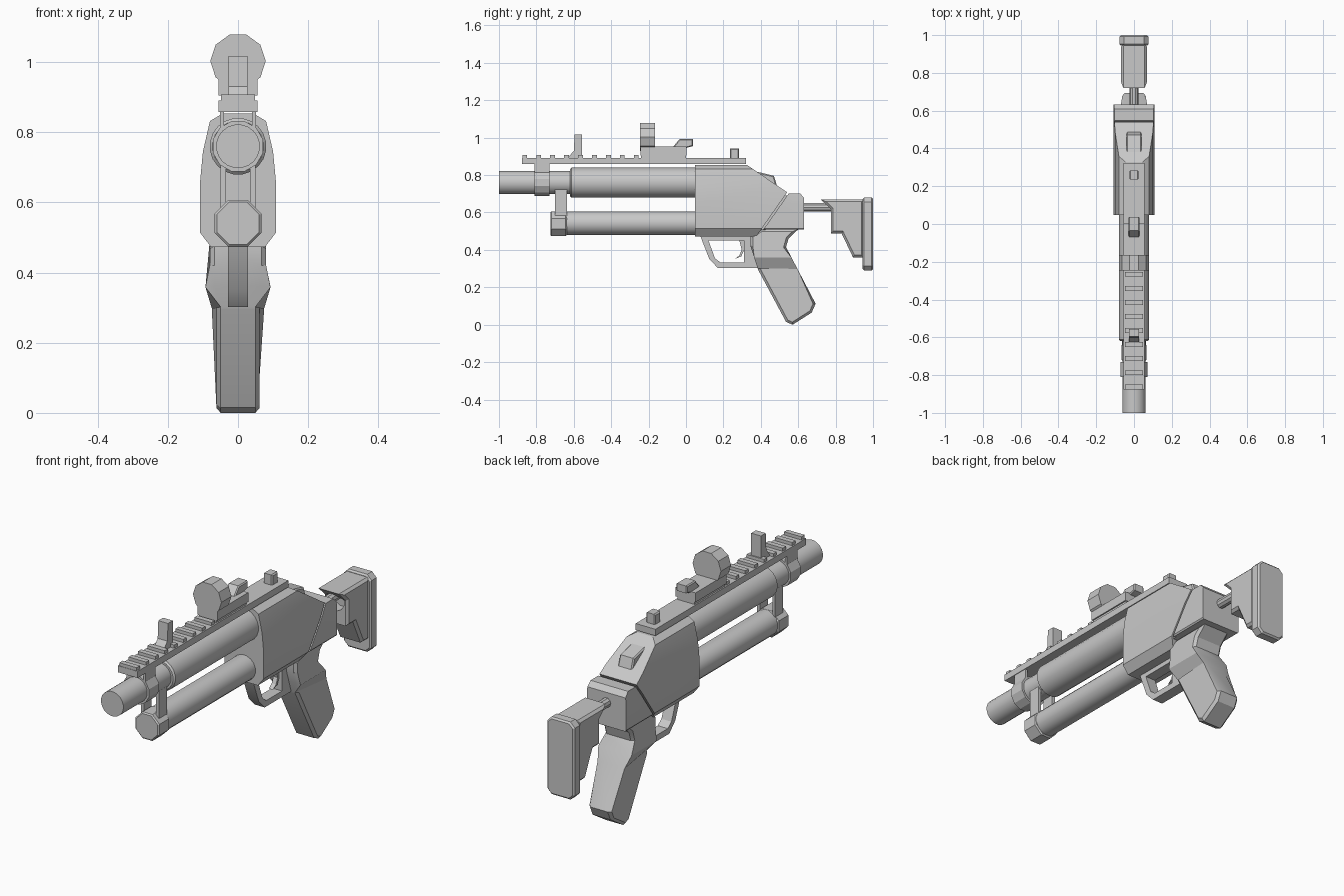
import bpy, bmesh, math
from mathutils import Vector, Matrix

if "Cube" in bpy.data.objects:
    bpy.data.objects.remove(bpy.data.objects["Cube"])

GREY = bpy.data.materials.new("plain_grey")
GREY.diffuse_color = (0.58, 0.58, 0.58, 1)
GREY.use_nodes = True
GREY.node_tree.nodes["Principled BSDF"].inputs["Base Color"].default_value = GREY.diffuse_color


def finish(bm, name):
    bmesh.ops.recalc_face_normals(bm, faces=bm.faces)
    me = bpy.data.meshes.new(name)
    bm.to_mesh(me)
    bm.free()
    me.materials.append(GREY)
    ob = bpy.data.objects.new(name, me)
    bpy.context.collection.objects.link(ob)
    return ob


def bevel_rim(bm, amount, axis=0, sharp=35):
    """Chamfer the outline edges on both ends of an extrusion."""
    rim = [e for e in bm.edges if e.is_manifold
           and abs(e.verts[0].co[axis] - e.verts[1].co[axis]) < 0.03
           and math.degrees(e.calc_face_angle(0)) > sharp]
    bmesh.ops.bevel(bm, geom=rim, offset=amount, segments=1,
                    affect='EDGES', clamp_overlap=True)


def extruded(points, start, end, axis):
    bm = bmesh.new()
    place = (lambda p: (start, *p)) if axis == 0 else (lambda p: (p[0], start, p[1]))
    face = bm.faces.new([bm.verts.new(place(p)) for p in points])
    new = bmesh.ops.extrude_face_region(bm, geom=[face])["geom"]
    shift = Vector((end - start, 0, 0)) if axis == 0 else Vector((0, end - start, 0))
    bmesh.ops.translate(bm, vec=shift, verts=[g for g in new if isinstance(g, bmesh.types.BMVert)])
    bmesh.ops.recalc_face_normals(bm, faces=bm.faces)
    return bm


def side_profile(name, points, half, bevel=0, x=0):
    """Side outline (y, z) given thickness across x."""
    bm = extruded(points, x - half, x + half, 0)
    if bevel:
        bevel_rim(bm, bevel)
    return finish(bm, name)


def block(name, half, y0, y1, z0, z1, bevel=0, x=0):
    return side_profile(name, [(y0, z0), (y1, z0), (y1, z1), (y0, z1)], half, bevel, x)


def tube(name, r, y0, y1, z, sides=16, bevel=0):
    """Solid cylinder along y with a flat side on top."""
    ring = [(r * math.sin(a), z + r * math.cos(a))
            for a in (2 * math.pi * (i + 0.5) / sides for i in range(sides))]
    bm = extruded(ring, y0, y1, 1)
    if bevel:
        bevel_rim(bm, bevel, axis=1, sharp=60)
    return finish(bm, name)


def clip(bm, point, normal):
    """Remove everything on the positive side of a plane and cap the cut."""
    bmesh.ops.bisect_plane(bm, geom=bm.verts[:] + bm.edges[:] + bm.faces[:],
                           plane_co=point, plane_no=normal, clear_outer=True)
    bmesh.ops.holes_fill(bm, edges=[e for e in bm.edges if e.is_boundary])


# Barrel and lower tube
tube("barrel", 0.0625, -1.0, 0.06, 0.76, 20)
tube("barrel_sleeve", 0.081, -0.62, 0.06, 0.76, 20, 0.008)
tube("lower_tube", 0.064, -0.71, 0.06, 0.543, 16)
tube("lower_tube_cap", 0.072, -0.725, -0.637, 0.54, 8, 0.006)
tube("barrel_clamp", 0.074, -0.81, -0.73, 0.76, 12)
for side in (-1, 1):
    block("clamp_plate", 0.006, -0.81, -0.73, 0.78, 0.87, x=side * 0.046)
    block("tube_strut", 0.008, -0.70, -0.637, 0.56, 0.75, x=side * 0.042)

# Receiver: one cross-section, clipped into the main housing and the rear block
half = [(0.045, 0.853), (0.08, 0.832), (0.1, 0.745), (0.109, 0.65),
        (0.109, 0.515), (0.077, 0.473)]
section = half + [(-x, z) for x, z in reversed(half)]
joint = Vector((0, 0.545, 0.705))
slant = Vector((0, 0.2, -0.14)).normalized()
bm = extruded(section, 0.048, 0.6, 1)
clip(bm, joint - slant * 0.005, slant)
clip(bm, joint, (0, 0.15, 0.22))
finish(bm, "receiver")
bm = extruded(section, 0.3, 0.632, 1)
clip(bm, joint + slant * 0.005, -slant)
clip(bm, (0, 0, 0.702), (0, 0, 1))
clip(bm, (0, 0, 0.508), (0, 0, -1))
clip(bm, (0, 0.61, 0.702), (0, 1, 0.9))
finish(bm, "rear_block")
side_profile("receiver_core", [(0.3, 0.5), (0.46, 0.51), (0.58, 0.6), (0.55, 0.69), (0.4, 0.69)], 0.095)
side_profile("slope_catch", [(0.375, 0.80), (0.38, 0.818), (0.47, 0.796), (0.487, 0.742), (0.42, 0.75)],
             0.04, 0.006)

# Top rail with evenly spaced teeth
block("top_rail", 0.055, -0.877, 0.322, 0.858, 0.891)
for i in range(9):
    y = -0.862 + i * 0.0745
    block("rail_tooth", 0.048, y - 0.013, y + 0.013, 0.885, 0.907)

# Sights
side_profile("front_sight", [(-0.635, 0.888), (-0.6, 0.93), (-0.595, 1.017), (-0.557, 1.017), (-0.557, 0.888)], 0.027)
block("rear_sight", 0.025, 0.235, 0.283, 0.885, 0.942, 0.006)
block("optic_foot", 0.048, -0.24, 0.0, 0.885, 0.91)
block("optic_base", 0.055, -0.243, 0.003, 0.905, 0.952)
block("optic_neck", 0.054, -0.243, -0.167, 0.945, 0.99)
tube("optic_disc", 0.079, -0.245, -0.165, 1.003, 10)
side_profile("optic_rear", [(-0.07, 0.95), (-0.035, 0.992), (0.037, 0.992), (0.037, 0.955), (0.0, 0.945)],
             0.03, 0.005)

# Grip: widens where it meets the receiver
grip = [(0.345, 0.475), (0.345, 0.42), (0.385, 0.295), (0.535, 0.015), (0.57, 0.0),
        (0.672, 0.065), (0.693, 0.112), (0.535, 0.415), (0.548, 0.46), (0.60, 0.51), (0.40, 0.51)]
bm = extruded(grip, -0.062, 0.062, 0)
for z in (0.36, 0.30):
    bmesh.ops.bisect_plane(bm, geom=bm.verts[:] + bm.edges[:] + bm.faces[:],
                           plane_co=(0, 0, z), plane_no=(0, 0, 1))
for v in bm.verts:
    if v.co.z > 0.355:
        v.co.x *= 0.08 / 0.062
bevel_rim(bm, 0.014)
finish(bm, "grip")

# Trigger and guard
side_profile("trigger_guard", [(0.075, 0.478), (0.125, 0.35), (0.172, 0.302), (0.40, 0.302), (0.40, 0.45),
                               (0.31, 0.45), (0.31, 0.332), (0.185, 0.332), (0.155, 0.355), (0.12, 0.45),
                               (0.36, 0.451), (0.36, 0.478)], 0.028)
side_profile("trigger", [(0.283, 0.46), (0.298, 0.40), (0.285, 0.37), (0.262, 0.352),
                         (0.295, 0.365), (0.312, 0.40), (0.31, 0.46)], 0.012)

# Stock with an arched hollow around its rod
tube("stock_rod", 0.024, 0.62, 0.86, 0.627, 10)
stock = side_profile("stock", [(0.72, 0.67), (0.95, 0.67), (0.95, 0.36), (0.893, 0.36), (0.832, 0.488),
                               (0.775, 0.488), (0.775, 0.617)], 0.068, 0.012)
cutter = tube("stock_hollow_cutter", 0.048, 0.68, 0.83, 0.60, 12)
cutter.hide_render = True
cutter.hide_viewport = True
hollow = stock.modifiers.new("hollow", 'BOOLEAN')
hollow.operation = 'DIFFERENCE'
hollow.object = cutter
hollow.solver = 'EXACT'

# Butt pad with clipped corners
c = 0.025
pad = [(0.077 - c, 0.68), (0.077, 0.68 - c), (0.077, 0.29 + c), (0.077 - c, 0.29)]
bm = extruded(pad + [(-x, z) for x, z in reversed(pad)], 0.945, 1.0, 1)
bevel_rim(bm, 0.008, axis=1, sharp=60)
finish(bm, "butt_pad")

# Smooth shading on round parts, sharp edges kept
for ob in bpy.data.objects:
    ob.select_set(not ob.hide_render)
bpy.context.view_layer.objects.active = stock
bpy.ops.object.shade_smooth_by_angle(angle=math.radians(25))
